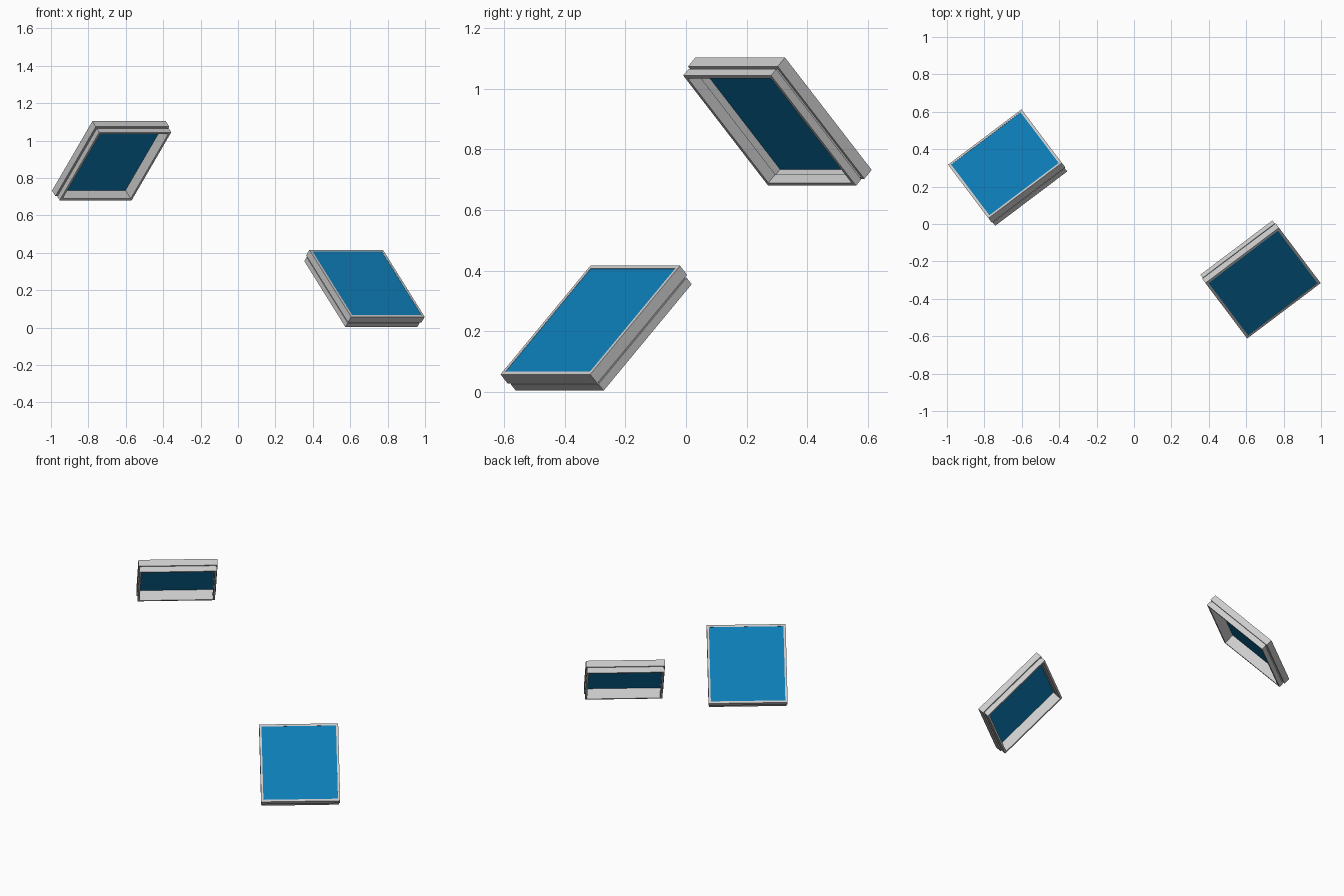
import bpy, bmesh
from math import radians
from mathutils import Matrix, Vector

if "Cube" in bpy.data.objects:
    bpy.data.objects.remove(bpy.data.objects["Cube"])

W, L = 0.492, 0.516  # outer width and length of a window

glass_mat = bpy.data.materials.new("blue_glass")
glass_mat.diffuse_color = (0.004, 0.21, 0.48, 1)
glass_mat.use_nodes = True
glass_mat.node_tree.nodes["Principled BSDF"].inputs["Base Color"].default_value = glass_mat.diffuse_color


def finish(name, bm, matrix, mat=None):
    bmesh.ops.recalc_face_normals(bm, faces=bm.faces)
    me = bpy.data.meshes.new(name)
    bm.to_mesh(me)
    bm.free()
    ob = bpy.data.objects.new(name, me)
    bpy.context.collection.objects.link(ob)
    ob.matrix_world = matrix
    if mat:
        me.materials.append(mat)
    return ob


def ring(name, outer, inner, top, bottom, matrix):
    """Rectangular frame; outer and inner are insets from the window edge."""
    bm = bmesh.new()
    loops = []
    for inset, z in ((outer, top), (outer, bottom), (inner, bottom), (inner, top)):
        x, y = W / 2 - inset, L / 2 - inset
        loops.append([bm.verts.new((sx * x, sy * y, z))
                      for sx, sy in ((-1, -1), (1, -1), (1, 1), (-1, 1))])
    for i in range(4):
        a, b = loops[i], loops[(i + 1) % 4]
        for j in range(4):
            k = (j + 1) % 4
            bm.faces.new((a[j], a[k], b[k], b[j]))
    return finish(name, bm, matrix)


def pane(name, inset, top, bottom, matrix):
    bm = bmesh.new()
    bmesh.ops.create_cube(bm, size=1)
    bmesh.ops.scale(bm, verts=bm.verts,
                    vec=(W - 2 * inset, L - 2 * inset, top - bottom))
    bmesh.ops.translate(bm, verts=bm.verts, vec=(0, 0, (top + bottom) / 2))
    return finish(name, bm, matrix, glass_mat)


def roof_window(prefix, centre, heading, slope):
    m = (Matrix.Translation(Vector(centre))
         @ Matrix.Rotation(radians(heading), 4, 'Z')
         @ Matrix.Rotation(radians(slope), 4, 'X'))
    ring(prefix + "_sash", 0, 0.014, 0, -0.042, m)            # upper opening frame
    ring(prefix + "_seal", 0.010, 0.018, -0.040, -0.052, m)   # recessed groove
    ring(prefix + "_frame", 0.005, 0.018, -0.050, -0.080, m)  # lower fixed frame
    pane(prefix + "_glass", 0.013, -0.001, -0.012, m)         # glazing


roof_window("front_window", (0.69, -0.316, 0.237), 37, 44)
roof_window("back_window", (-0.69, 0.322, 0.918), 217, 46)
